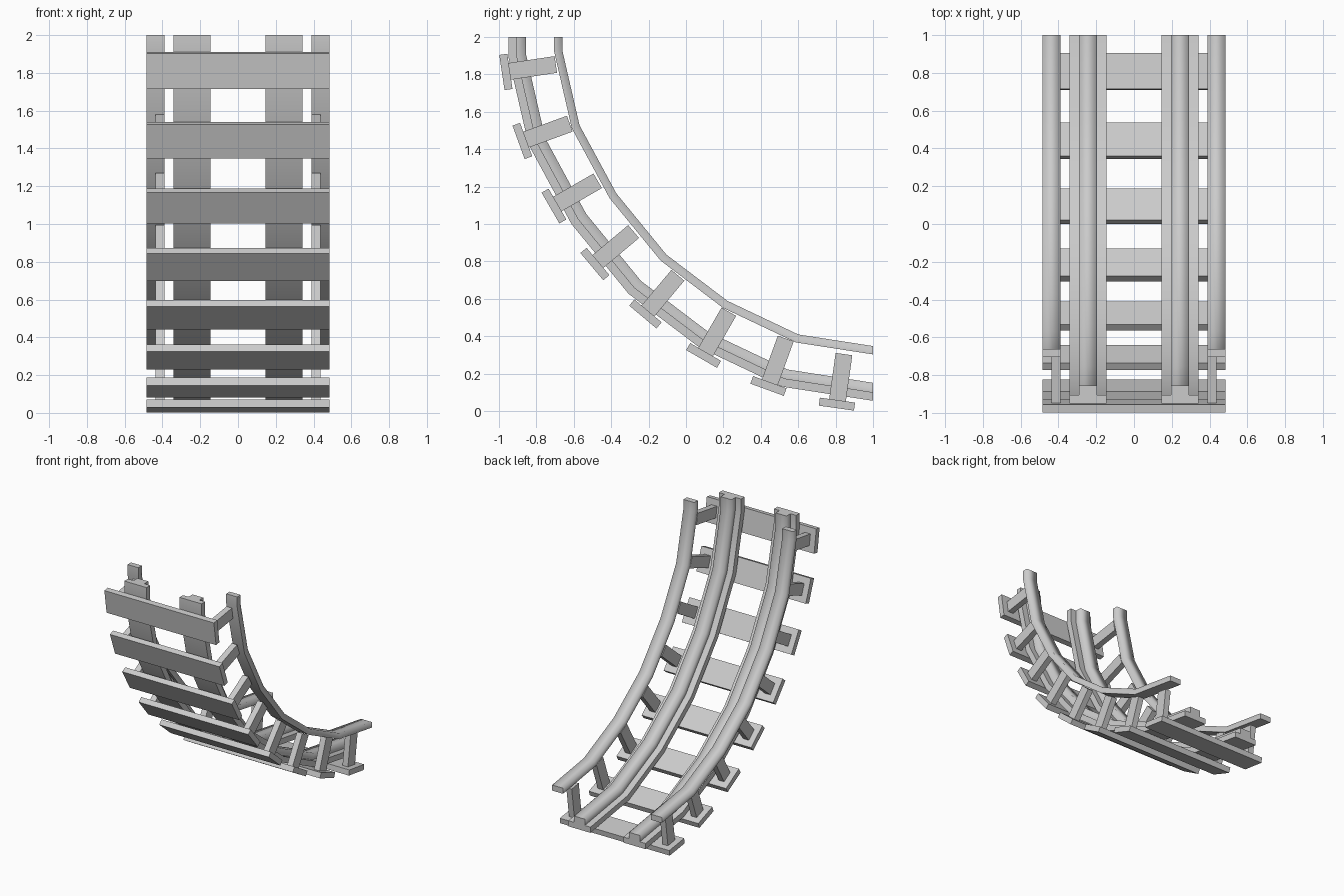
import bpy, bmesh, math
from mathutils import Vector, Matrix

if "Cube" in bpy.data.objects:
    bpy.data.objects.remove(bpy.data.objects["Cube"])

# Side-view path (y, z) of the guard rail; the running rail is offset from it
PATH = [Vector(p) for p in ((1.0, .325), (.594, .388), (.21, .57), (-.12, .82),
        (-.39, 1.15), (-.59, 1.52), (-.683, 1.925), (-.683, 2.0))]


def down_vectors():
    """Mitred outward offset per path point; end cuts stay square to the axes."""
    normals = []
    for a, b in zip(PATH, PATH[1:]):
        t = (b - a).normalized()
        normals.append(Vector((t.y, -t.x)) * -1)
    normals = [n if n.y < 0 or n.x < 0 else -n for n in normals]
    out = [Vector((0, -1)) / abs(normals[0].y)]
    for n, m in zip(normals, normals[1:]):
        h = (n + m).normalized()
        out.append(h / h.dot(n))
    out.append(Vector((-1, 0)))
    return out


def add_object(name, bm, mirror):
    bmesh.ops.recalc_face_normals(bm, faces=bm.faces)
    mesh = bpy.data.meshes.new(name)
    bm.to_mesh(mesh)
    bm.free()
    ob = bpy.data.objects.new(name, mesh)
    bpy.context.collection.objects.link(ob)
    if mirror:
        ob.modifiers.new("mirror", 'MIRROR')
    return ob


def sweep(name, x, profile, sharp):
    """Sweep a (x, depth) profile along the path; 'sharp' lists hard corners."""
    bm = bmesh.new()
    rings = []
    for p, d in zip(PATH, down_vectors()):
        rings.append([bm.verts.new((x + u, p.x + d.x * v, p.y + d.y * v))
                      for u, v in profile])
    n = len(profile)
    for a, b in zip(rings, rings[1:]):
        for i in range(n):
            j = (i + 1) % n
            bm.faces.new((a[i], a[j], b[j], b[i])).smooth = True
        for i in sharp:
            bm.edges.get((a[i], b[i])).smooth = False
    for ring in (rings[0], rings[-1]):
        cap = bm.faces.new(ring)
        for e in cap.edges:
            e.smooth = False
    return add_object(name, bm, True)


def box(name, size, matrix, mirror=False):
    bm = bmesh.new()
    bmesh.ops.create_cube(bm, size=1, matrix=matrix @ Matrix.Diagonal((*size, 1)))
    return add_object(name, bm, mirror)


# Stepped running rails: wide base with a narrower head
sweep("running_rail", .244,
      [(-.098, .267), (.098, .267), (.098, .222), (.048, .222),
       (.048, .172), (-.048, .172), (-.048, .222), (-.098, .222)],
      (0, 1, 2, 3, 6, 7))

# Outer guard rails
sweep("guard_rail", .4375,
      [(-.048, .022), (.048, .022), (.048, -.022), (-.048, -.022)], (0, 1))

# Cross ties with a post at each end: (y, z, tilt)
TIES = [(.807, .037, 8), (.441, .134, 20), (.094, .297, 30), (-.217, .519, 40),
        (-.487, .786, 50), (-.706, 1.096, 60), (-.875, 1.444, 70), (-.963, 1.813, 81.5)]
for i, (y, z, tilt) in enumerate(TIES, 1):
    frame = Matrix.Translation((0, y, z)) @ Matrix.Rotation(-math.radians(tilt), 4, 'X')
    box(f"cross_tie_{i}", (.97, .19, .043), frame)
    box(f"post_{i}", (.048, .09, .25),
        frame @ Matrix.Translation((.414, 0, .145)), True)
